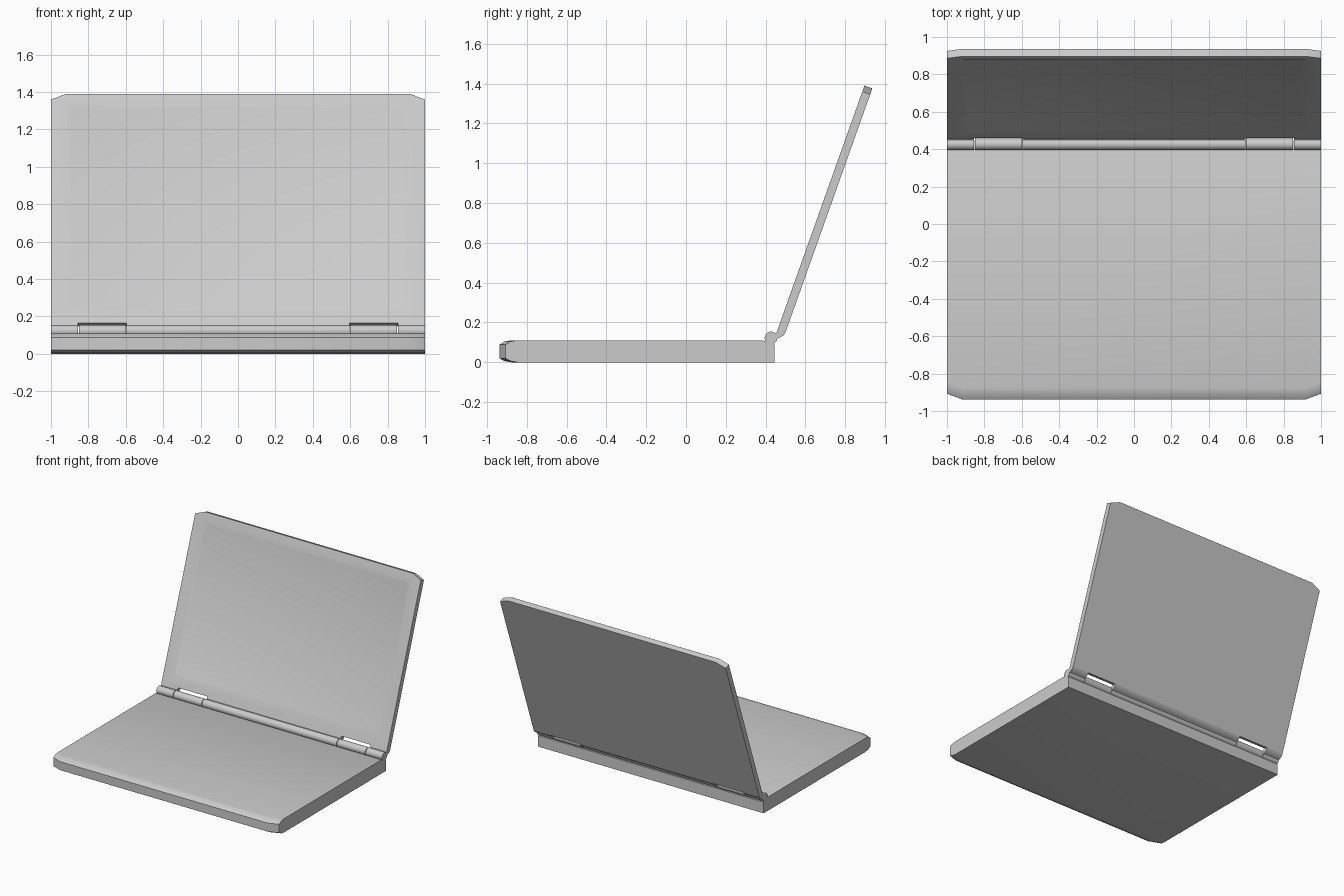
import bpy, bmesh, math
from mathutils import Vector

if "Cube" in bpy.data.objects:
    bpy.data.objects.remove(bpy.data.objects["Cube"], do_unlink=True)

grey = bpy.data.materials.new("light_grey")
grey.use_nodes = True
grey.diffuse_color = (0.6, 0.6, 0.6, 1)
grey.node_tree.nodes["Principled BSDF"].inputs["Base Color"].default_value = (0.6, 0.6, 0.6, 1)


def loft(name, rings):
    """Skin a stack of equal-length rings and cap both ends."""
    bm = bmesh.new()
    loops = [[bm.verts.new(p) for p in ring] for ring in rings]
    n = len(rings[0])
    for a, b in zip(loops, loops[1:]):
        for i in range(n):
            j = (i + 1) % n
            bm.faces.new((a[i], a[j], b[j], b[i]))
    bm.faces.new(loops[0])
    bm.faces.new(loops[-1])
    bmesh.ops.remove_doubles(bm, verts=bm.verts, dist=1e-5)
    bmesh.ops.recalc_face_normals(bm, faces=bm.faces)
    mesh = bpy.data.meshes.new(name)
    bm.to_mesh(mesh)
    bm.free()
    mesh.materials.append(grey)
    obj = bpy.data.objects.new(name, mesh)
    bpy.context.collection.objects.link(obj)
    bpy.ops.object.select_all(action='DESELECT')
    obj.select_set(True)
    bpy.context.view_layer.objects.active = obj
    bpy.ops.object.shade_smooth_by_angle(angle=math.radians(32))
    return obj


def extrude_x(name, profile, x0, x1):
    return loft(name, [[(x, y, z) for y, z in profile] for x in (x0, x1)])


# Base: rounded front lip, clipped front corners, rear edge scooped for the hinge
def base_ring(z, inset, rear):
    front, corner = -0.937 + inset, -0.907 + inset
    return [(-1, rear, z), (1, rear, z), (1, corner, z),
            (0.92, front, z), (-0.92, front, z), (-1, corner, z)]


loft("base", [base_ring(*level) for level in (
    (0, 0.06, 0.445), (0.006, 0.025, 0.445), (0.02, 0, 0.445),
    (0.088, 0, 0.445), (0.104, 0.025, 0.402), (0.11, 0.06, 0.385))])

# Lid: tilted slab with clipped top corners and a bevelled screen recess
tilt = math.radians(19.6)
up = Vector((0, math.sin(tilt), math.cos(tilt)))
back = Vector((0, math.cos(tilt), -math.sin(tilt)))
foot = Vector((0, 0.455, 0.15))
THICK, LOW, HIGH = 0.042, 0.015, 1.316


def lid_point(x, depth, height):
    return foot + Vector((x, 0, 0)) + back * depth + up * height


def lid_ring(depth, x, low, high, cut_x=0, cut_h=0):
    outline = [(-x, low), (x, low), (x, high - cut_h),
               (x - cut_x, high), (cut_x - x, high), (-x, high - cut_h)]
    return [lid_point(px, depth, h) for px, h in outline]


loft("lid", [lid_ring(THICK, 1, LOW, HIGH, 0.08, 0.032),
             lid_ring(0, 1, LOW, HIGH, 0.08, 0.032),
             lid_ring(0, 0.92, 0.075, 1.258),
             lid_ring(0.01, 0.885, 0.108, 1.226)])

# Hinge: lid barrels with arms, alternating with barrels fixed to the base
CY, CZ, R = 0.427, 0.122, 0.032
barrel = [(CY + R * math.cos(a), CZ + R * math.sin(a))
          for a in (math.tau * i / 24 for i in range(24))]
front_edge, back_edge = lid_point(0, 0, LOW), lid_point(0, THICK, LOW)
arm = [(front_edge.y, front_edge.z), (0.454, 0.147), (0.443, 0.143), (0.43, 0.14),
       (0.43, 0.108), (0.455, 0.117), (0.476, 0.127), (0.488, 0.134),
       (back_edge.y, back_edge.z)]

for name, x0, x1 in (("left", 0.855, 1), ("middle", -0.595, 0.595), ("right", -1, -0.855)):
    extrude_x(name + "_lid_barrel", barrel, x0, x1)
    extrude_x(name + "_lid_arm", arm, x0, x1)

# Short pedestal ties each fixed barrel down to the base
pedestal = [(0.405, 0.085), (0.44, 0.085), (0.44, 0.115), (0.405, 0.115)]
for name, x0, x1 in (("left", 0.6, 0.85), ("right", -0.85, -0.6)):
    extrude_x(name + "_hinge_barrel", barrel, x0, x1)
    extrude_x(name + "_hinge_pedestal", pedestal, x0, x1)
